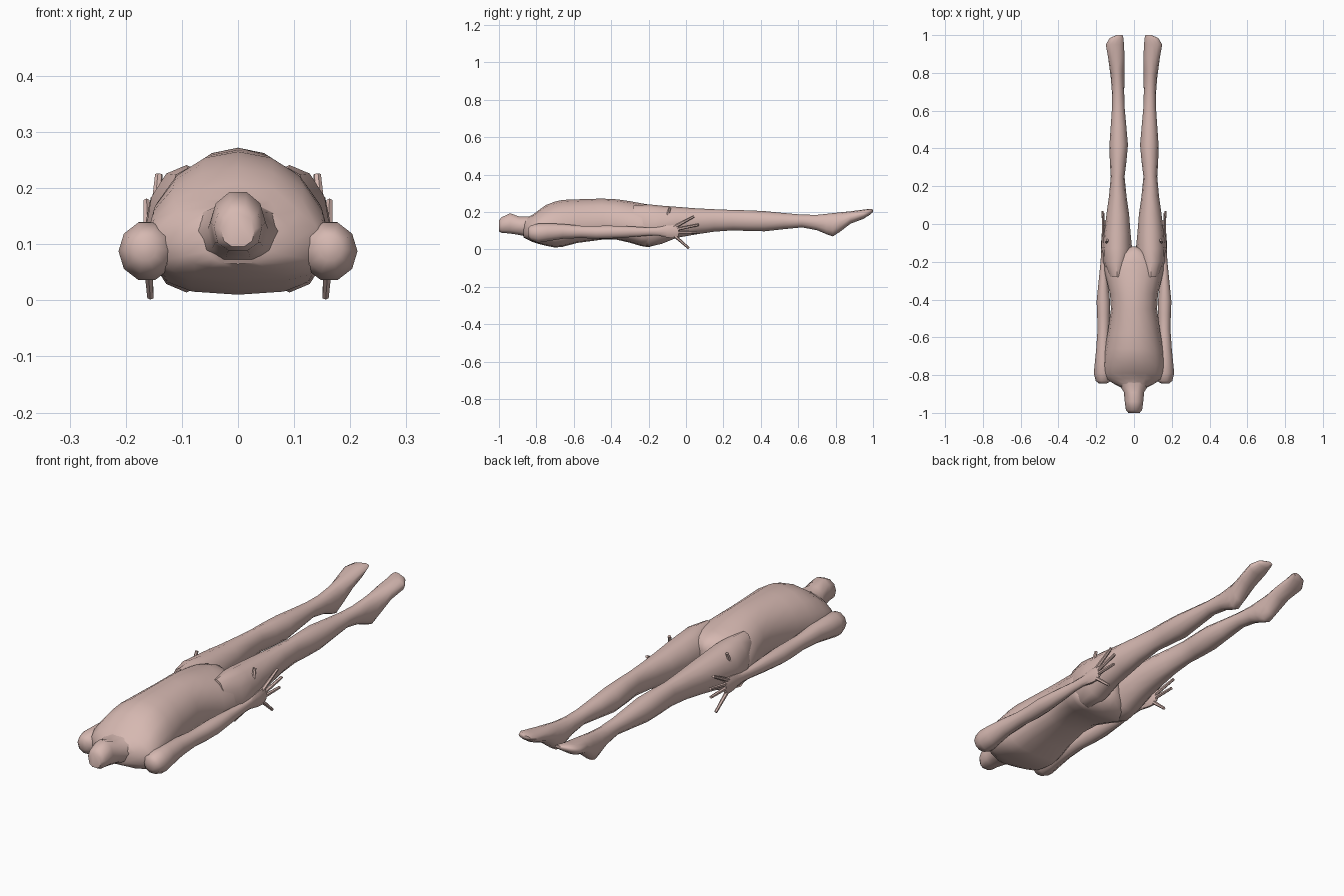
import bpy, bmesh, math
from mathutils import Vector

skin = bpy.data.materials.new("pale skin")
skin.diffuse_color = (0.67, 0.48, 0.44, 1)


def finish(name, bm, mirror):
    bmesh.ops.recalc_face_normals(bm, faces=bm.faces[:])
    me = bpy.data.meshes.new(name)
    bm.to_mesh(me)
    bm.free()
    me.materials.append(skin)
    ob = bpy.data.objects.new(name, me)
    bpy.context.collection.objects.link(ob)
    bpy.context.view_layer.objects.active = ob
    ob.select_set(True)
    bpy.ops.object.shade_smooth_by_angle(angle=math.radians(50))
    ob.select_set(False)
    if mirror:
        m = ob.modifiers.new("mirror", 'MIRROR')
        m.use_mirror_merge = False
    return ob


def loft(name, rings, sides, mirror=False, mid=0.5, square=1.0):
    """Rings across y: (y, x_min, x_max, z_min, z_max); square < 1 boxes the underside."""
    bm = bmesh.new()
    loops = []
    for y, x0, x1, z0, z1 in rings:
        zc = z0 + (z1 - z0) * mid
        loop = []
        for i in range(sides):
            a = math.tau * i / sides
            c, s = math.cos(a), math.sin(a)
            if s < 0:
                c = math.copysign(abs(c) ** square, c)
                s = -abs(s) ** square
            z = zc + s * ((z1 - zc) if s > 0 else (zc - z0))
            loop.append(bm.verts.new(((x0 + x1) / 2 + c * (x1 - x0) / 2, y, z)))
        loops.append(loop)
    for a, b in zip(loops, loops[1:]):
        for i in range(sides):
            j = (i + 1) % sides
            bm.faces.new((a[i], a[j], b[j], b[i]))
    bm.faces.new(loops[0])
    bm.faces.new(loops[-1])
    return finish(name, bm, mirror)


def finger(name, start, end, r):
    start, end = Vector(start), Vector(end)
    d = end - start
    bm = bmesh.new()
    bmesh.ops.create_cone(bm, cap_ends=True, segments=6, radius1=r, radius2=r * 0.7, depth=d.length)
    rot = d.to_track_quat('Z', 'Y').to_matrix().to_4x4()
    bm.transform(rot)
    bmesh.ops.translate(bm, verts=bm.verts[:], vec=(start + end) / 2)
    finish(name, bm, True)


# torso: half width and height range along the body
torso = [(-0.87, .06, .065, .170), (-0.85, .10, .055, .172), (-0.82, .150, .04, .185),
         (-0.79, .162, .03, .208), (-0.75, .163, .02, .237), (-0.70, .160, .010, .256),
         (-0.66, .155, .014, .265), (-0.58, .140, .035, .268), (-0.45, .122, .052, .272),
         (-0.37, .127, .052, .268), (-0.30, .145, .036, .258), (-0.24, .158, .018, .247),
         (-0.20, .155, .012, .240), (-0.16, .110, .025, .232), (-0.13, .045, .050, .215),
         (-0.12, .015, .080, .190)]
loft("torso", [(y, -w, w, a, b) for y, w, a, b in torso], 16, mid=0.42, square=0.7)

# neck with a blunt closed end
neck = [(-1.0, .030, .095, .158), (-0.985, .043, .087, .175), (-0.94, .049, .083, .196),
        (-0.89, .054, .075, .178), (-0.84, .085, .065, .178)]
loft("neck", [(y, -w, w, a, b) for y, w, a, b in neck], 10, mid=0.5, square=0.8)

# legs with knee, calf, heel and pointed foot
loft("leg", [(-0.28, .050, .130, .070, .235), (-0.20, .020, .164, .014, .241),
             (-0.13, .010, .166, .030, .234), (-0.05, .018, .158, .062, .228),
             (0.05, .026, .146, .080, .220), (0.15, .040, .132, .095, .215),
             (0.25, .050, .123, .102, .211), (0.33, .040, .128, .099, .209),
             (0.42, .032, .130, .097, .205), (0.52, .041, .123, .108, .195),
             (0.62, .050, .116, .118, .186), (0.70, .052, .117, .103, .185),
             (0.75, .051, .121, .082, .190), (0.785, .051, .124, .070, .194),
             (0.82, .051, .129, .092, .198), (0.88, .050, .137, .138, .204),
             (0.95, .053, .149, .164, .213), (0.985, .056, .128, .187, .217),
             (1.0, .060, .092, .200, .214)], 12, True)

# arms running from the shoulder to the palm
loft("arm", [(-0.845, .145, .185, .070, .115), (-0.83, .120, .203, .048, .130),
             (-0.79, .112, .213, .034, .141), (-0.74, .116, .208, .042, .142),
             (-0.66, .125, .200, .055, .138), (-0.56, .130, .193, .060, .128),
             (-0.48, .128, .195, .055, .128), (-0.41, .127, .198, .057, .129),
             (-0.30, .137, .187, .064, .125), (-0.20, .146, .177, .073, .118),
             (-0.15, .147, .174, .073, .120), (-0.10, .147, .174, .062, .130),
             (-0.06, .149, .172, .058, .132), (-0.04, .153, .169, .070, .122)], 10, True)

# spread fingers and raised thumb
tips = [(.163, .042, .176), (.166, .068, .132), (.162, .058, .090), (.156, .016, .006)]
for i, tip in enumerate(tips):
    finger("finger_%d" % (i + 1), (.161, -0.065, .118 - .014 * i), tip, .009)
finger("thumb", (.152, -0.125, .105), (.141, -0.085, .224), .010)
